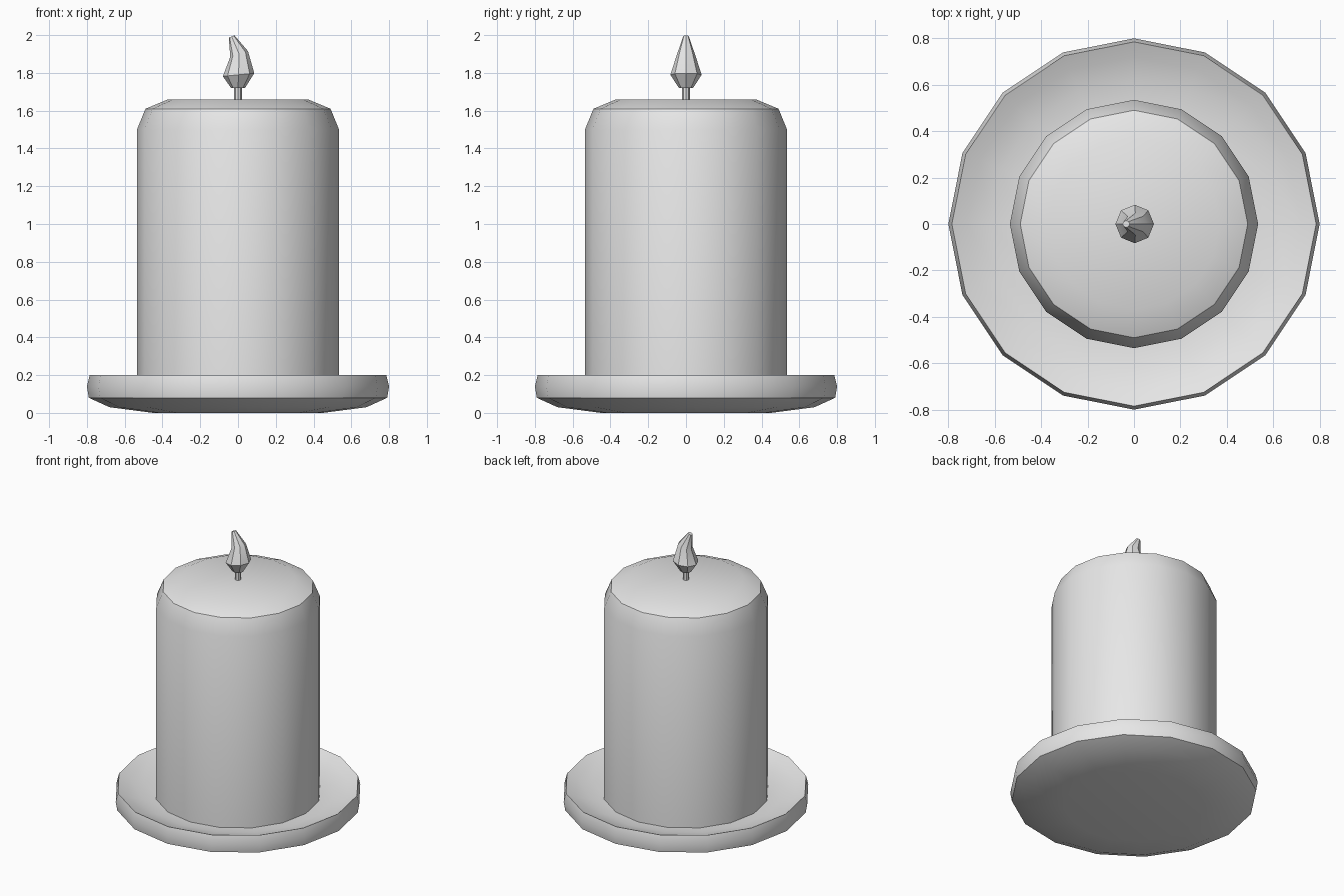
import bpy
import bmesh
from math import cos, sin, pi, radians

cube = bpy.data.objects.get("Cube")
if cube:
    bpy.data.objects.remove(cube, do_unlink=True)

grey = bpy.data.materials.new("plain grey")
grey.use_nodes = True
colour = (0.8, 0.8, 0.8, 1)
grey.diffuse_color = colour
for node in grey.node_tree.nodes:
    if node.type == 'BSDF_PRINCIPLED':
        node.inputs["Base Color"].default_value = colour


def stack_rings(name, rings, sides):
    """Skin a stack of rings, each (radius, height, x shift, rise towards +x)."""
    bm = bmesh.new()
    loops = []
    for radius, height, shift, rise in rings:
        loop = []
        for i in range(sides):
            a = 2 * pi * i / sides
            loop.append(bm.verts.new((shift + radius * cos(a), radius * sin(a),
                                      height + rise * cos(a))))
        loops.append(loop)
    for low, high in zip(loops, loops[1:]):
        for i in range(sides):
            j = (i + 1) % sides
            bm.faces.new((low[i], low[j], high[j], high[i]))
    bm.faces.new(loops[0][::-1])
    bm.faces.new(loops[-1])
    bmesh.ops.recalc_face_normals(bm, faces=bm.faces)
    mesh = bpy.data.meshes.new(name)
    bm.to_mesh(mesh)
    bm.free()
    mesh.materials.append(grey)
    obj = bpy.data.objects.new(name, mesh)
    bpy.context.collection.objects.link(obj)
    bpy.ops.object.select_all(action='DESELECT')
    obj.select_set(True)
    bpy.context.view_layer.objects.active = obj
    bpy.ops.object.shade_smooth_by_angle(angle=radians(30))
    return obj


def lathe(name, profile, sides):
    return stack_rings(name, [(r, z, 0, 0) for r, z in profile], sides)


# Shallow dish with a rounded underside and raised lip
lathe("plate", [(0.45, 0), (0.68, 0.03), (0.79, 0.08), (0.8, 0.14),
                (0.785, 0.2), (0.72, 0.173), (0.62, 0.145), (0.5, 0.135)], 16)

# Wax body with a chamfered shoulder and slightly domed top
lathe("candle_body", [(0.535, 0.11), (0.535, 1.5), (0.49, 1.61), (0.37, 1.66)], 16)

# Wick
lathe("wick", [(0.02, 1.64), (0.02, 1.74)], 8)

# Flame leaning to one side at its tip
stack_rings("flame", [(0.037, 1.72, 0, 0), (0.083, 1.79, 0.003, 0.008),
                      (0.047, 1.9, 0.006, 0.015), (0.015, 1.993, -0.034, 0.006)], 8)
